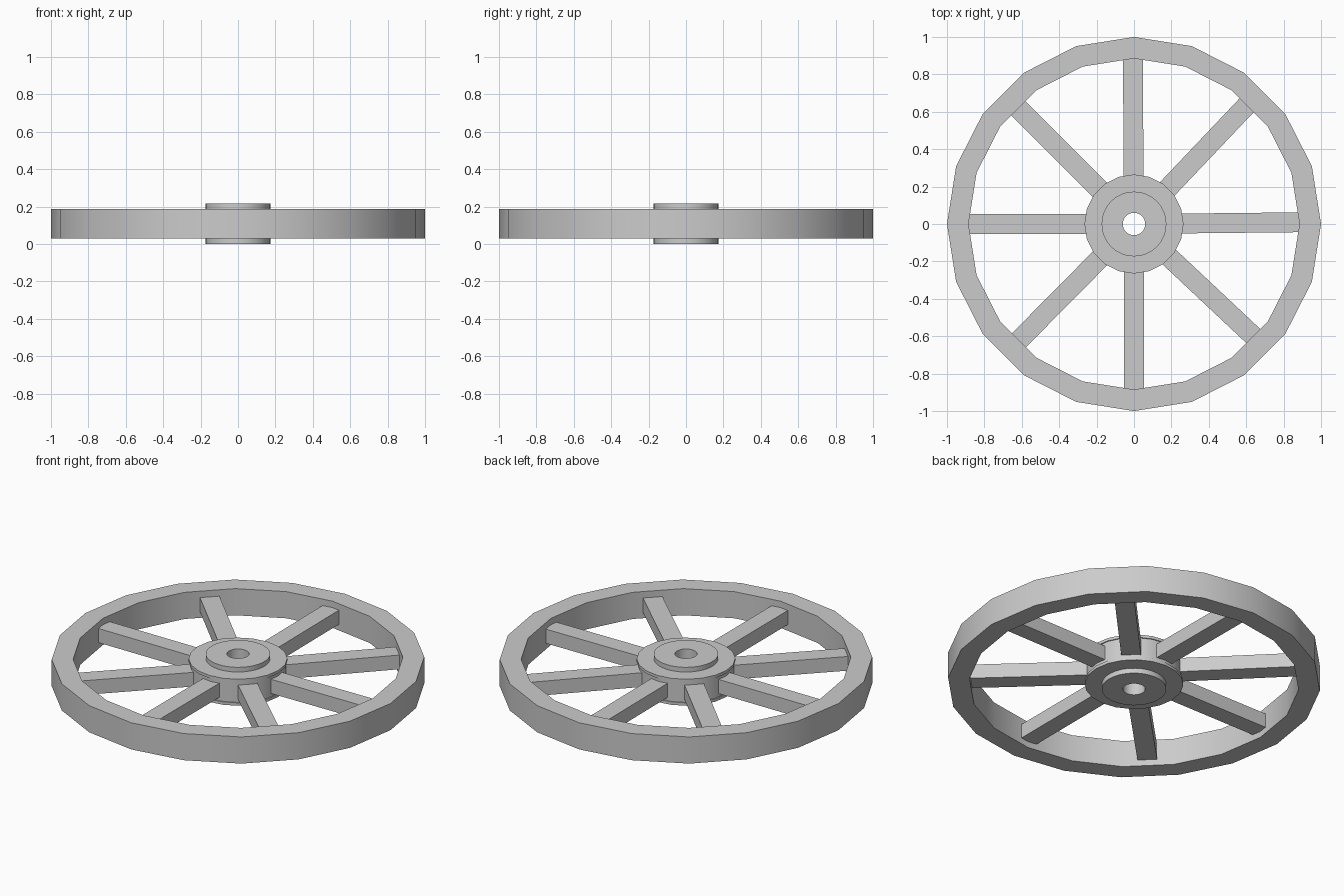
import bpy, bmesh, math

if "Cube" in bpy.data.objects:
    bpy.data.objects.remove(bpy.data.objects["Cube"])


def finish(name, bm):
    bmesh.ops.recalc_face_normals(bm, faces=bm.faces)
    mesh = bpy.data.meshes.new(name)
    bm.to_mesh(mesh)
    bm.free()
    ob = bpy.data.objects.new(name, mesh)
    bpy.context.collection.objects.link(ob)
    return ob


def ring(name, r_in, r_out, z0, z1, sides):
    """Rectangular section swept around the axle."""
    bm = bmesh.new()
    section = [(r_in, z0), (r_out, z0), (r_out, z1), (r_in, z1)]
    loops = []
    for i in range(sides):
        a = 2 * math.pi * i / sides
        loops.append([bm.verts.new((r * math.cos(a), r * math.sin(a), z)) for r, z in section])
    for i in range(sides):
        a, b = loops[i], loops[(i + 1) % sides]
        for j in range(4):
            k = (j + 1) % 4
            bm.faces.new((a[j], b[j], b[k], a[k]))
    ob = finish(name, bm)
    bpy.ops.object.select_all(action='DESELECT')
    ob.select_set(True)
    bpy.context.view_layer.objects.active = ob
    bpy.ops.object.shade_smooth_by_angle(angle=math.radians(35))
    return ob


def spoke(name, angle, r0, r1, width, z0, z1):
    bm = bmesh.new()
    bmesh.ops.create_cube(bm, size=1)
    for v in bm.verts:
        v.co.x = r1 if v.co.x > 0 else r0
        v.co.y *= width
        v.co.z = z1 if v.co.z > 0 else z0
    ob = finish(name, bm)
    ob.rotation_euler.z = math.radians(angle)
    return ob


# Twenty-sided rim
ring("rim", 0.885, 1.0, 0.03, 0.188, 20)

# Hub body with thin plates on both faces
ring("hub_body", 0.15, 0.259, 0.035, 0.183, 20)
ring("hub_plate_top", 0.15, 0.265, 0.17, 0.187, 20)
ring("hub_plate_bottom", 0.15, 0.265, 0.03, 0.047, 20)

# Central bearing sleeve with open bore
ring("axle_sleeve", 0.06, 0.173, 0.0, 0.215, 48)

# Eight hand-set spokes, slightly off their even spacing
for i, angle in enumerate((0.6, 46.5, 90.4, 135, 180, 225.3, 270, 316.8)):
    spoke(f"spoke_{i + 1}", angle, 0.22, 0.91, 0.106, 0.066, 0.15)
